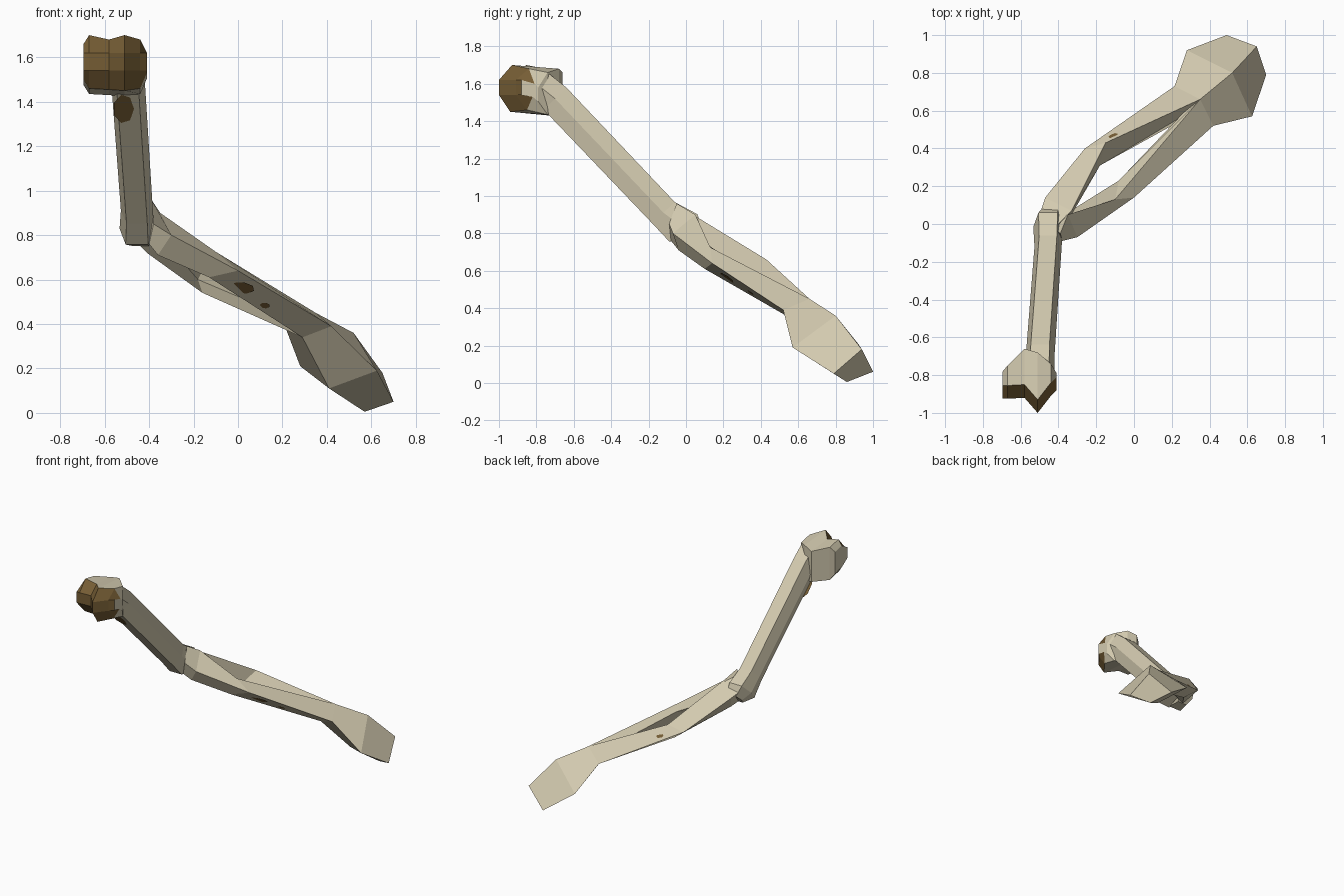
import bpy, bmesh, math
from mathutils import Vector
from mathutils.bvhtree import BVHTree

if "Cube" in bpy.data.objects:
    bpy.data.objects.remove(bpy.data.objects["Cube"])


def material(name, rgb):
    m = bpy.data.materials.new(name)
    m.diffuse_color = (*rgb, 1)
    m.use_nodes = True
    m.node_tree.nodes["Principled BSDF"].inputs["Base Color"].default_value = m.diffuse_color
    return m


BONE = material("pale_bone", (0.65, 0.59, 0.43))
BROWN = material("brown_marrow", (0.18, 0.11, 0.035))


def loft(name, rings, brown_sides=()):
    """Skin a list of equal-length rings, cap both ends, colour chosen sides brown."""
    bm = bmesh.new()
    vs = [[bm.verts.new(p) for p in r] for r in rings]
    n = len(rings[0])
    for a, b in zip(vs, vs[1:]):
        for j in range(n):
            k = (j + 1) % n
            f = bm.faces.new((a[j], a[k], b[k], b[j]))
            f.material_index = 1 if j in brown_sides else 0
    bm.faces.new(vs[0])
    bm.faces.new(vs[-1])
    bmesh.ops.recalc_face_normals(bm, faces=bm.faces)
    me = bpy.data.meshes.new(name)
    bm.to_mesh(me)
    bm.free()
    ob = bpy.data.objects.new(name, me)
    bpy.context.collection.objects.link(ob)
    me.materials.append(BONE)
    me.materials.append(BROWN)
    return ob


def spot(name, ob, origin, direction, rx, ry):
    """Thin brown plate lying on the surface hit by a ray."""
    bm = bmesh.new()
    bm.from_mesh(ob.data)
    hit, nor, _, _ = BVHTree.FromBMesh(bm).ray_cast(Vector(origin), Vector(direction))
    bm.free()
    if hit is None:
        return
    if nor.dot(Vector(direction)) > 0:
        nor = -nor
    u = Vector((0.85, 0.4, -0.35)) if rx > ry else Vector((1, 0, 0))
    u = (u - nor * u.dot(nor)).normalized()
    v = nor.cross(u)
    bm = bmesh.new()
    vs = []
    for i in range(7):
        t = 2 * math.pi * i / 7
        vs.append(bm.verts.new(hit + nor * 0.003 + u * rx * math.cos(t) + v * ry * math.sin(t)))
    bm.faces.new(vs)
    me = bpy.data.meshes.new(name)
    bm.to_mesh(me)
    bm.free()
    me.materials.append(BROWN)
    bpy.context.collection.objects.link(bpy.data.objects.new(name, me))


# Upper arm shaft and elbow: six-sided rings across the sloping axis
def hex_ring(x, y, z, w, r):
    prof = [(-.65, 1), (.65, 1), (1, 0), (.65, -1), (-.65, -1), (-1, 0)]
    return [(x + a * w, y + b * r * 0.72, z + b * r * 0.69) for a, b in prof]


upper = loft("upper_arm_shaft", [
    hex_ring(-0.50, -0.80, 1.60, 0.078, 0.085),
    hex_ring(-0.497, -0.70, 1.52, 0.076, 0.085),
    hex_ring(-0.455, -0.12, 0.91, 0.072, 0.083),
    hex_ring(-0.455, -0.015, 0.83, 0.078, 0.105),
    hex_ring(-0.44, 0.05, 0.79, 0.06, 0.055)])

# Shoulder knob: profiles lofted across x, the front joint face is brown
def knob_profile(x, front, back, top, bottom):
    return [(x, back, top - 0.02), (x, front + 0.07, top),
            (x, front, 1.62), (x, front, 1.54),
            (x, front + 0.06, bottom), (x, back, bottom - 0.025)]


loft("shoulder_knob", [
    knob_profile(-0.695, -0.925, -0.78, 1.66, 1.50),
    knob_profile(-0.67, -0.925, -0.75, 1.70, 1.46),
    knob_profile(-0.58, -0.92, -0.66, 1.68, 1.455),
    knob_profile(-0.51, -1.00, -0.68, 1.70, 1.45),
    knob_profile(-0.44, -0.91, -0.74, 1.68, 1.46),
    knob_profile(-0.41, -0.88, -0.79, 1.60, 1.53)], brown_sides=(1, 2, 3))

# Wrist ring corners shared by both forearm bones and the wrist block
B, A = (0.35, 0.66, 0.45), (0.42, 0.52, 0.39)
D, C = (0.29, 0.57, 0.34), (0.215, 0.73, 0.38)

near = loft("front_forearm_bone", [
    [(-.39, -.05, .96), (-.38, -.09, .85), (-.40, -.08, .76), (-.45, .0, .83)],
    [(-.35, .05, .90), (-.30, -.07, .80), (-.36, -.04, .71), (-.40, .03, .80)],
    [(-.10, .13, .725), (.0, .14, .64), (-.13, .10, .61), (-.08, .23, .66)],
    [B, A, D, (0.32, 0.65, 0.38)]])

far = loft("back_forearm_bone", [
    [(-.40, .0, .92), (-.38, .0, .80), (-.45, .0, .76), (-.51, .02, .88)],
    [(-.33, .07, .88), (-.33, .05, .77), (-.41, .05, .72), (-.47, .14, .83)],
    [(-.15, .43, .66), (-.18, .31, .60), (-.16, .36, .54), (-.26, .40, .62)],
    [B, (0.34, 0.62, 0.38), D, C]])

loft("wrist_block", [
    [B, A, D, C],
    [(.52, .80, .36), (.625, .57, .19), (.41, .75, .11), (.28, .92, .21)],
    [(.65, .94, .18), (.70, .79, .05), (.57, .86, .005), (.49, 1.0, .06)]])

# Brown worn patches
spot("upper_arm_patch", upper, (-0.515, -3, 1.37), (0, 1, 0), 0.047, 0.09)
spot("forearm_patch_large", near, (0.02, -3, 0.565), (0, 1, 0), 0.062, 0.035)
spot("forearm_patch_small", near, (0.12, -3, 0.485), (0, 1, 0), 0.026, 0.018)
spot("forearm_patch_top", far, (-0.11, 0.465, 3), (0, 0, -1), 0.026, 0.02)
